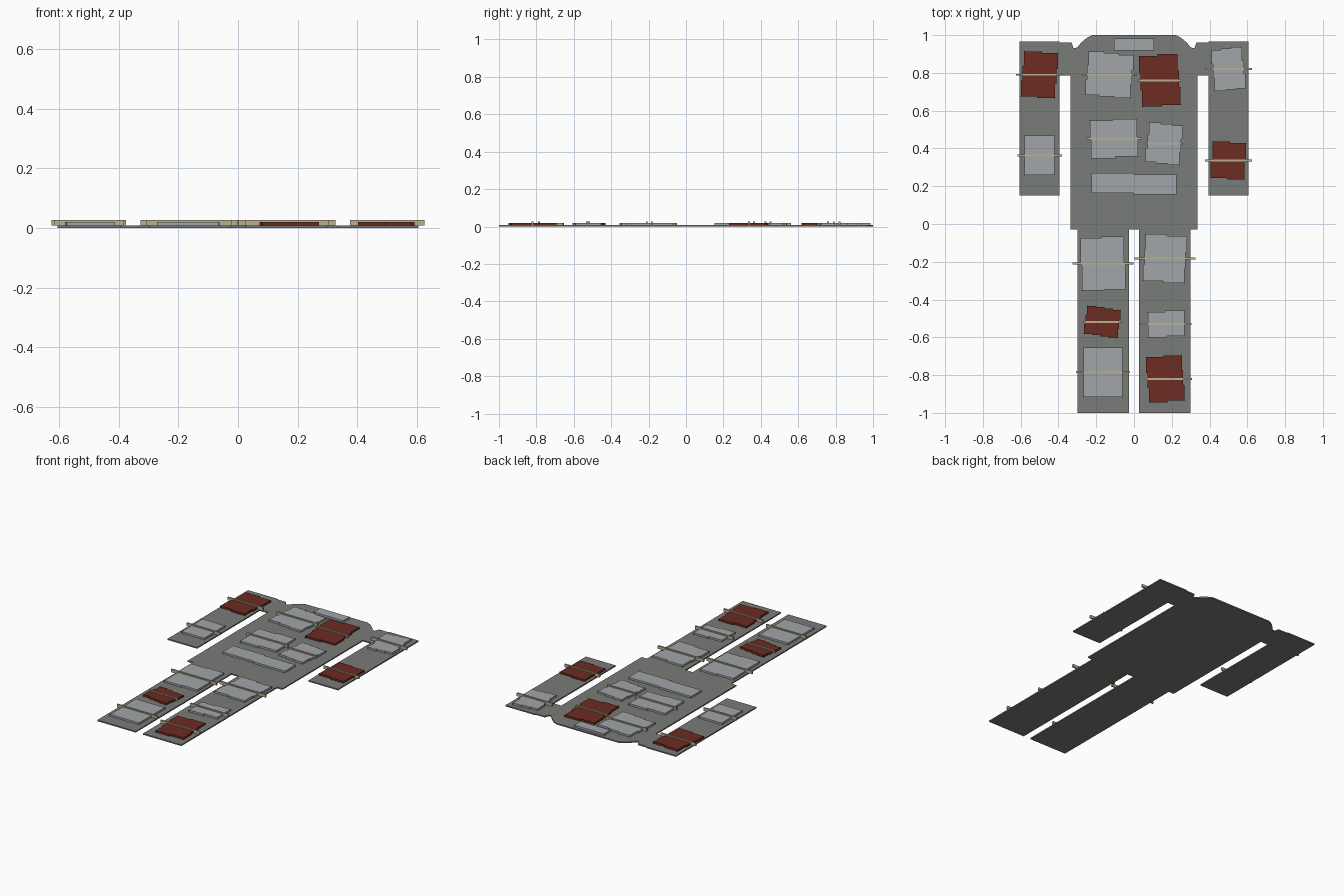
import bpy
import bmesh
from math import radians
from mathutils import Vector, Matrix

cube = bpy.data.objects.get("Cube")
if cube:
    bpy.data.objects.remove(cube, do_unlink=True)


def material(name, r, g, b):
    mat = bpy.data.materials.new(name)
    mat.use_nodes = True
    mat.diffuse_color = (r, g, b, 1)
    mat.node_tree.nodes["Principled BSDF"].inputs["Base Color"].default_value = (r, g, b, 1)
    return mat


cloth = material("grey cloth", 0.195, 0.2, 0.19)
steel = material("pale steel", 0.36, 0.38, 0.4)
rust = material("rust red", 0.15, 0.025, 0.016)
leather = material("tan strap", 0.5, 0.44, 0.28)


def slab(name, outline, bottom, top, mat):
    """Extrude a closed flat outline between two heights."""
    bm = bmesh.new()
    face = bm.faces.new([bm.verts.new((x, y, bottom)) for x, y in outline])
    moved = bmesh.ops.extrude_face_region(bm, geom=[face])["geom"]
    verts = [v for v in moved if isinstance(v, bmesh.types.BMVert)]
    bmesh.ops.translate(bm, verts=verts, vec=(0, 0, top - bottom))
    bmesh.ops.recalc_face_normals(bm, faces=bm.faces)
    mesh = bpy.data.meshes.new(name)
    bm.to_mesh(mesh)
    bm.free()
    mesh.materials.append(mat)
    obj = bpy.data.objects.new(name, mesh)
    bpy.context.collection.objects.link(obj)
    return obj


def rectangle(x, y, width, depth, angle=0):
    spin = Matrix.Rotation(radians(angle), 2)
    corners = [(-1, -1), (1, -1), (1, 1), (-1, 1)]
    return [Vector((x, y)) + spin @ Vector((i * width / 2, j * depth / 2))
            for i, j in corners]


def stepped(corners, step=0.008):
    """Replace slanted edges with small square stairs."""
    points = []
    for i, a in enumerate(corners):
        b = corners[(i + 1) % len(corners)]
        d = b - a
        minor = 1 if abs(d.x) > abs(d.y) else 0
        count = max(1, round(abs(d[minor]) / step))
        for k in range(count):
            for t in (k / count, (k + 1) / count):
                p = a + d * t
                p[minor] = a[minor] + d[minor] * (k + 0.5) / count
                points.append(p)
    return points


# Flat suit: half outline from collar to crotch, mirrored
half = [(0.22, 1), (0.25, 0.985), (0.28, 0.96), (0.3, 0.935), (0.32, 0.93),
        (0.33, 0.96), (0.395, 0.96), (0.395, 0.966), (0.605, 0.966),
        (0.605, 0.15), (0.395, 0.15), (0.395, 0.785), (0.336, 0.785),
        (0.336, -0.03), (0.298, -0.03), (0.298, -1), (0.026, -1), (0.026, -0.03)]
slab("suit_base", half + [(-x, y) for x, y in reversed(half)], 0, 0.008, cloth)

# Armour plates: x, y, width, depth, tilt, strap length
plates = {
    "right_upper_arm": (rust, -0.5, 0.79, 0.18, 0.24, -6, 0.25),
    "right_forearm": (steel, -0.5, 0.363, 0.16, 0.21, 3, 0.235),
    "left_upper_arm": (steel, 0.5, 0.82, 0.165, 0.22, 7, 0.25),
    "left_forearm": (rust, 0.5, 0.336, 0.18, 0.195, -5, 0.25),
    "collar": (steel, 0, 0.95, 0.21, 0.065, 2, 0),
    "right_chest": (steel, -0.13, 0.79, 0.24, 0.23, -6, 0.29),
    "left_chest": (rust, 0.137, 0.76, 0.205, 0.27, 5, 0.225),
    "right_rib": (steel, -0.106, 0.452, 0.25, 0.2, 4, 0.29),
    "left_rib": (steel, 0.16, 0.425, 0.18, 0.21, -7, 0.2),
    "belly": (steel, 0, 0.213, 0.45, 0.105, -2, 0),
    "right_thigh": (steel, -0.164, -0.21, 0.23, 0.28, 3, 0.325),
    "right_knee": (rust, -0.167, -0.518, 0.18, 0.15, -9, 0.2),
    "right_shin": (steel, -0.164, -0.785, 0.205, 0.26, -2, 0.285),
    "left_thigh": (steel, 0.164, -0.183, 0.22, 0.25, -5, 0.325),
    "left_knee": (steel, 0.17, -0.53, 0.195, 0.135, 5, 0.27),
    "left_shin": (rust, 0.166, -0.82, 0.19, 0.24, 5, 0.28),
}
for part, (mat, x, y, width, depth, tilt, strap) in plates.items():
    slab(part + "_plate", stepped(rectangle(x, y, width, depth, tilt)), 0.007, 0.02, mat)
    if strap:
        slab(part + "_strap", rectangle(x, y, strap, 0.01), 0.008, 0.027, leather)
